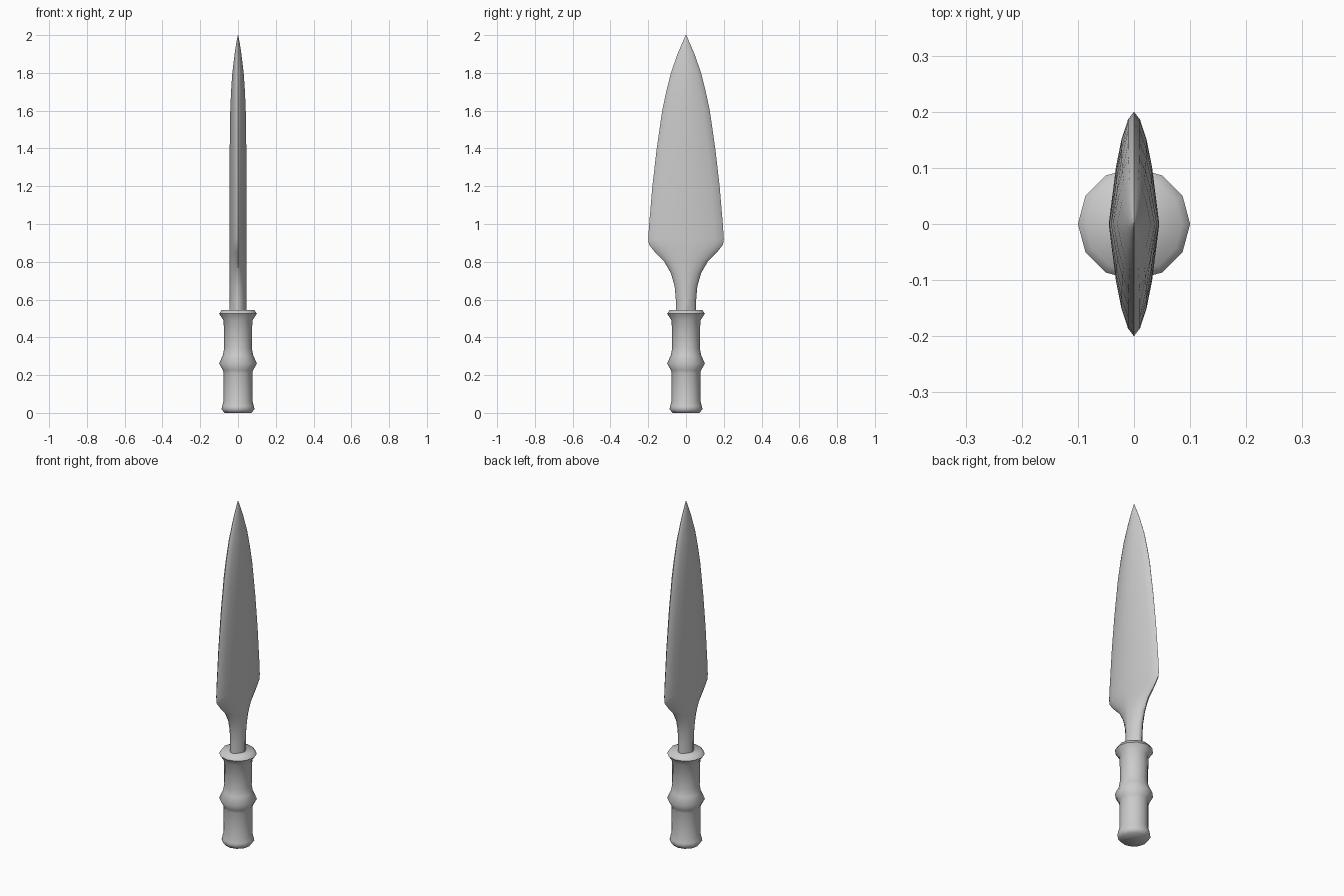
import bpy, bmesh, math

if "Cube" in bpy.data.objects:
    bpy.data.objects.remove(bpy.data.objects["Cube"])


def loft(name, rings, angle):
    """Skin equal-sized rings of points, cap both ends, smooth shade."""
    bm = bmesh.new()
    loops = [[bm.verts.new(p) for p in ring] for ring in rings]
    n = len(loops[0])
    for a, b in zip(loops, loops[1:]):
        for i in range(n):
            j = (i + 1) % n
            bm.faces.new((a[i], a[j], b[j], b[i]))
    bm.faces.new(loops[0][::-1])
    bm.faces.new(loops[-1])
    bmesh.ops.remove_doubles(bm, verts=bm.verts, dist=1e-5)
    bmesh.ops.recalc_face_normals(bm, faces=bm.faces)
    mesh = bpy.data.meshes.new(name)
    bm.to_mesh(mesh)
    bm.free()
    obj = bpy.data.objects.new(name, mesh)
    bpy.context.collection.objects.link(obj)
    bpy.ops.object.select_all(action='DESELECT')
    obj.select_set(True)
    bpy.context.view_layer.objects.active = obj
    bpy.ops.object.shade_smooth_by_angle(angle=math.radians(angle))
    return obj


# Turned grip with three raised bands: (radius, z)
grip = [(0.072, 0.0), (0.087, 0.02), (0.084, 0.035), (0.076, 0.065),
        (0.076, 0.21), (0.080, 0.225), (0.1, 0.263), (0.080, 0.305),
        (0.073, 0.345), (0.076, 0.49), (0.1, 0.525), (0.086, 0.546)]
SIDES = 12
loft("handle", [[(r * math.cos(math.tau * i / SIDES),
                  r * math.sin(math.tau * i / SIDES), z)
                 for i in range(SIDES)] for r, z in grip], 60)

# Leaf blade with narrow shank: (z, half width, half thickness)
blade = [(0.50, 0.054, 0.045), (0.60, 0.054, 0.045), (0.67, 0.060, 0.045),
         (0.74, 0.080, 0.045), (0.80, 0.115, 0.045), (0.85, 0.164, 0.045),
         (0.89, 0.196, 0.045), (0.92, 0.2, 0.045), (1.0, 0.195, 0.045),
         (1.2, 0.178, 0.045), (1.4, 0.155, 0.044), (1.6, 0.126, 0.041),
         (1.7, 0.105, 0.037), (1.8, 0.080, 0.030), (1.9, 0.045, 0.018),
         (1.96, 0.019, 0.009), (2.0, 0.002, 0.001)]
# Lens cross-section, mirrored from one quarter
quarter = [(1, 0), (0.72, 0.5), (0.5, 0.75), (0.24, 0.93)]
section = (quarter + [(0, 1)] + [(-x, y) for x, y in quarter[::-1]]
           + [(-x, -y) for x, y in quarter[1:]] + [(0, -1)]
           + [(x, -y) for x, y in quarter[:0:-1]])
loft("blade", [[(x * t, y * w, z) for x, y in section]
               for z, w, t in blade], 50)
